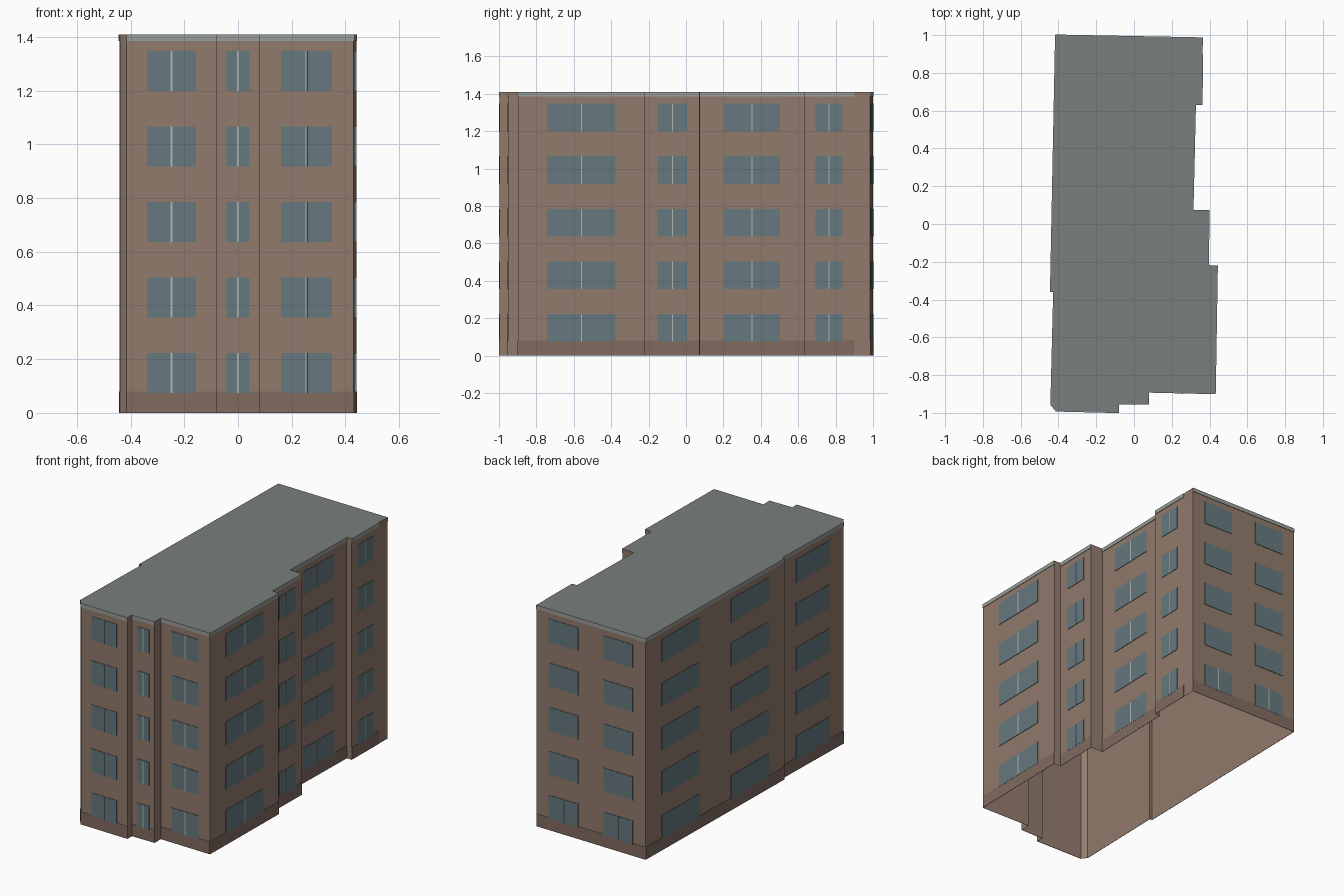
import bpy, bmesh, math
from mathutils import Vector

if "Cube" in bpy.data.objects:
    bpy.data.objects.remove(bpy.data.objects["Cube"])

HEIGHT, FLOORS, PITCH = 1.41, 5, 0.281

# Footprint, clockwise from the back left corner
PLAN = [(-0.415, 1.0), (0.365, 0.985), (0.363, 0.9), (0.36, 0.63),
        (0.325, 0.63), (0.312, 0.075), (0.398, 0.073), (0.393, -0.218),
        (0.441, -0.22), (0.43, -0.898), (0.08, -0.89), (0.08, -0.953),
        (-0.08, -0.953), (-0.08, -0.998), (-0.415, -0.99), (-0.44, -0.96),
        (-0.425, -0.36), (-0.442, -0.36)]
PLAN = [Vector(p) for p in PLAN]


def material(name, rgb):
    m = bpy.data.materials.new(name)
    m.diffuse_color = (*rgb, 1)
    m.use_nodes = True
    m.node_tree.nodes["Principled BSDF"].inputs["Base Color"].default_value = m.diffuse_color
    return m


def make_object(name, bm, mat):
    me = bpy.data.meshes.new(name)
    bm.to_mesh(me)
    bm.free()
    me.materials.append(mat)
    ob = bpy.data.objects.new(name, me)
    bpy.context.collection.objects.link(ob)


def panel(bm, a, b, z0, z1, depth):
    """Thin box on the wall line a-b, standing out by depth."""
    d = (b - a).normalized()
    n = Vector((-d.y, d.x)) * depth
    ring = [a, b, b + n, a + n]
    lo = [bm.verts.new((p.x, p.y, z0)) for p in ring]
    hi = [bm.verts.new((p.x, p.y, z1)) for p in ring]
    bm.faces.new(lo)
    bm.faces.new(hi[::-1])
    for i in range(4):
        if i:  # side against the wall stays open
            j = (i + 1) % 4
            bm.faces.new((lo[j], lo[i], hi[i], hi[j]))
    bmesh.ops.recalc_face_normals(bm, faces=bm.faces)


brick = material("brick", (0.285, 0.197, 0.153))
plinth = material("plinth", (0.22, 0.147, 0.117))
slate = material("roof_grey", (0.19, 0.21, 0.20))
trim = material("cornice_grey", (0.32, 0.34, 0.32))
glass = material("glass", (0.13, 0.19, 0.21))
frame = material("frame", (0.45, 0.47, 0.44))

# Walls, open underneath
bm = bmesh.new()
lo = [bm.verts.new((p.x, p.y, 0)) for p in PLAN]
hi = [bm.verts.new((p.x, p.y, HEIGHT)) for p in PLAN]
for i in range(len(PLAN)):
    j = (i + 1) % len(PLAN)
    bm.faces.new((lo[j], lo[i], hi[i], hi[j]))
make_object("walls", bm, brick)

# Flat roof
bm = bmesh.new()
bm.faces.new([bm.verts.new((p.x, p.y, HEIGHT)) for p in reversed(PLAN)])
make_object("roof", bm, slate)

# Base band, cornice, windows and mullions on every long wall
base, cornice, panes, bars = (bmesh.new() for _ in range(4))
for a, b in zip(PLAN, PLAN[1:] + PLAN[:1]):
    length = (b - a).length
    if length < 0.12:
        continue
    panel(base, a, b, 0, 0.08, 0.002)
    panel(cornice, a, b, 1.385, HEIGHT, 0.003)
    bays = math.ceil(length / 0.7)
    along = (b - a) / bays
    north = a.y > 0.95 and b.y > 0.95
    west = a.x < -0.4 and b.x < -0.4
    for k in range(bays):
        mid = a + along * (k + 0.5)
        half, bar = along * 0.27, along.normalized() * 0.003
        for f in range(FLOORS):
            z0 = 0.074 + PITCH * f
            panel(panes, mid - half, mid + half, z0, z0 + 0.149, 0.003)
            if not west and (f == 0 or not north):
                panel(bars, mid - bar, mid + bar, z0, z0 + 0.149, 0.005)
make_object("base_band", base, plinth)
make_object("cornice", cornice, trim)
make_object("windows", panes, glass)
make_object("window_mullions", bars, frame)
